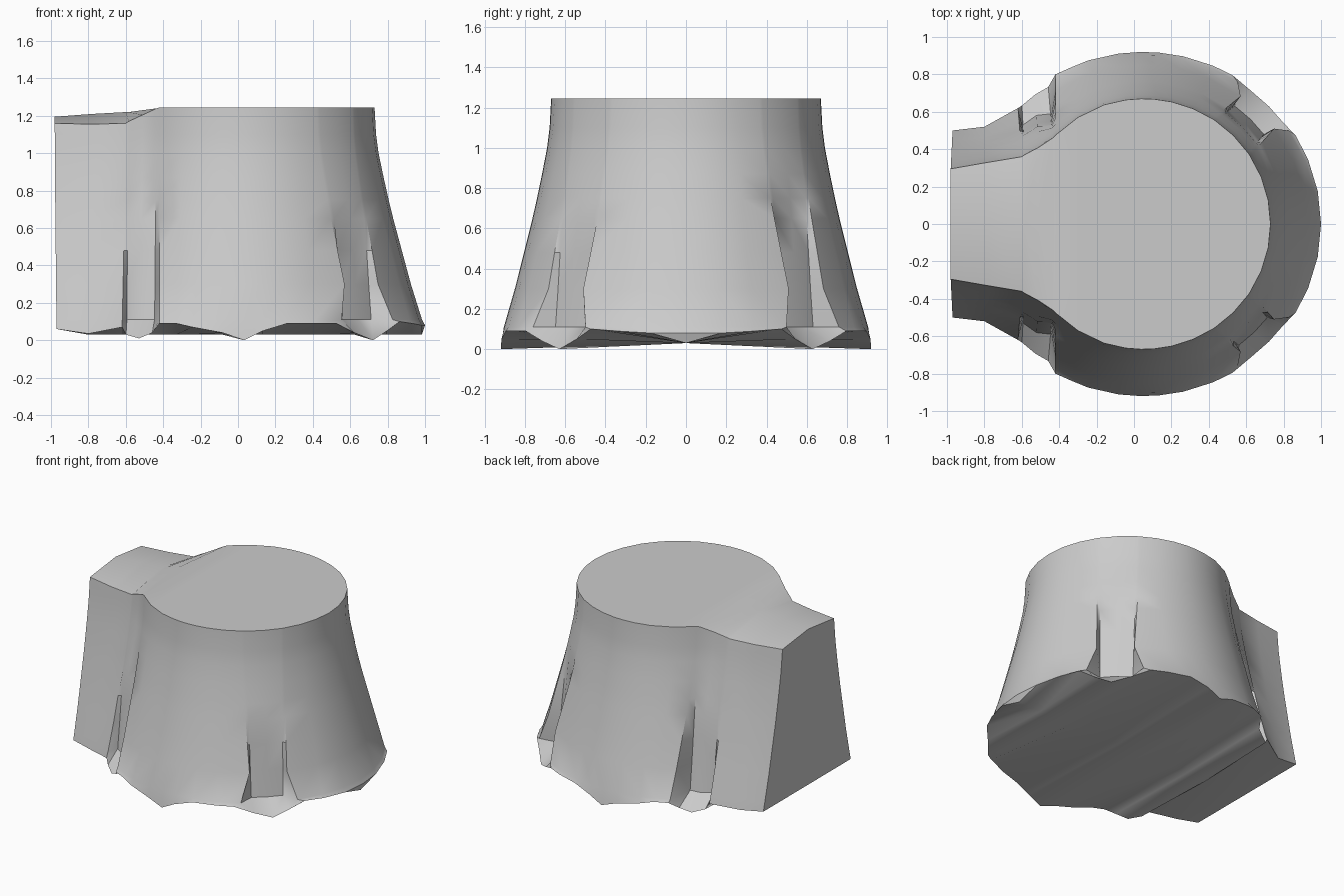
import bpy, bmesh
from math import sin, cos, radians
from mathutils import Vector

if "Cube" in bpy.data.objects:
    bpy.data.objects.remove(bpy.data.objects["Cube"])

grey = bpy.data.materials.new("stone_grey")
grey.use_nodes = True
COLOUR = (0.6, 0.6, 0.6, 1)
grey.diffuse_color = COLOUR
grey.node_tree.nodes["Principled BSDF"].inputs["Base Color"].default_value = COLOUR

CX = 0.05
TOP = 1.245
# Flare at which each side (back, front) of a column turns steeper
FULL = (1, 1)
OUTER_GROOVE = (0.24, 0.40)
ARM_GROOVE_IN = (0.18, 0.18)
ARM_GROOVE_OUT = (0.37, 0.37)


def base_point(angle):
    return CX + 0.95 * cos(radians(angle)), 0.92 * sin(radians(angle))


def arc_column(top_angle, bottom_angle, foot_angle, base, stops=FULL):
    t = radians(top_angle)
    return ((CX + 0.68 * cos(t), 0.67 * sin(t)), base_point(bottom_angle),
            base_point(foot_angle), TOP, TOP, base, stops)


def arm_column(top, bottom, rim, crown, base, stops=FULL):
    return top, bottom, bottom, rim, crown, base, stops


# Half outline columns: top, bottom and foot points, rim, crown and base heights, stops
columns = [arc_column(a, a, a, z) for a, z in [(0, 0.08), (11, 0.08), (22, 0.09)]]
columns += [
    arc_column(33, 38, 31, 0.1),
    arc_column(34.5, 39.5, 37, 0.05, OUTER_GROOVE),
    arc_column(45, 45, 44, 0, OUTER_GROOVE),
    arc_column(55.5, 51, 52, 0.04, OUTER_GROOVE),
    arc_column(57, 52.5, 60, 0.09),
]
columns += [arc_column(a, a, a, z) for a, z in
            [(67, 0.09), (77, 0.09), (85, 0.05), (91, 0), (98, 0.04), (108, 0.07)]]
columns += [
    arm_column((-0.30, 0.57), (-0.33, 0.84), TOP, TOP, 0.09),
    arm_column((-0.42, 0.475), (-0.42, 0.80), TOP, TOP, 0.09),
    arm_column((-0.435, 0.46), (-0.46, 0.75), 1.24, 1.24, 0.04, ARM_GROOVE_IN),
    arm_column((-0.51, 0.41), (-0.53, 0.71), 1.205, 1.23, 0.01, ARM_GROOVE_OUT),
    arm_column((-0.585, 0.37), (-0.60, 0.65), 1.17, 1.22, 0.03, ARM_GROOVE_OUT),
    arm_column((-0.60, 0.36), (-0.62, 0.62), 1.16, 1.22, 0.07),
    arm_column((-0.78, 0.33), (-0.80, 0.52), 1.155, 1.21, 0.035),
    arm_column((-0.98, 0.295), (-0.97, 0.50), 1.16, 1.195, 0.06),
]

# Height and flare amount of each ring, from the rim down to the base
rings = [(TOP, 0), (1.1, 0.03), (1.0, 0.08), (0.87, 0.18), (0.75, 0.28), (0.65, 0.37),
         (0.48, 0.54), (0.3, 0.72), (0.11, 0.94), (0, 1)]


def ring_point(column, ring, side):
    top, bottom, foot, rim, crown, base, stops = column
    z, flare = ring
    stop = stops[0] if side > 0 else stops[1]
    if flare > stop:
        # Groove floors are steeper than the wall and kick out into feet
        flare = 0.94 if z == 0 else stop + (flare - stop) * 0.35
    point = Vector(top).lerp(Vector(bottom), flare)
    if z < 0.3 and stop == 1:
        # Groove mouths widen towards the base
        point = point.lerp(Vector(foot) if z == 0 else Vector(top).lerp(Vector(foot), flare),
                           1 - z / 0.3)
    elif z == 0:
        point = Vector(top).lerp(Vector(foot), flare)
    height = {TOP: rim, 0: base}.get(z, z)
    return Vector((point.x, side * point.y, height))


bm = bmesh.new()
last = len(columns) - 1
grid = []
for ring in rings:
    back = [bm.verts.new(ring_point(c, ring, 1)) for c in columns]
    front = [back[0]] + [bm.verts.new(ring_point(c, ring, -1)) for c in columns[1:]]
    grid.append((back, front))

# Flared wall
for upper, lower in zip(grid, grid[1:]):
    for u, w in zip(upper, lower):
        for i in range(last):
            bm.faces.new((u[i], u[i + 1], w[i + 1], w[i]))


def cap(sides, heights):
    """Close a ring with a lengthwise spine; returns the spine's arm end."""
    back = sides[0]
    spine = [back[0]] + [bm.verts.new((back[i].co.x, 0, heights[i]))
                         for i in range(1, last + 1)]
    for edge in sides:
        bm.faces.new((spine[0], edge[1], spine[1]))
        for i in range(1, last):
            bm.faces.new((edge[i], edge[i + 1], spine[i + 1], spine[i]))
    return spine[last]


# Arched top, low underside and flat arm end
top_end = cap(grid[0], [c[4] for c in columns])
base_end = cap(grid[-1], [0.03] * last + [0.06])
bm.faces.new([top_end] + [b[last] for b, f in grid] + [base_end]
             + [f[last] for b, f in reversed(grid)])

bmesh.ops.recalc_face_normals(bm, faces=bm.faces[:])
mesh = bpy.data.meshes.new("flared_body")
bm.to_mesh(mesh)
bm.free()
mesh.materials.append(grey)
body = bpy.data.objects.new("flared_body", mesh)
bpy.context.collection.objects.link(body)
bpy.ops.object.select_all(action="DESELECT")
body.select_set(True)
bpy.context.view_layer.objects.active = body
bpy.ops.object.shade_smooth_by_angle(angle=radians(38))
